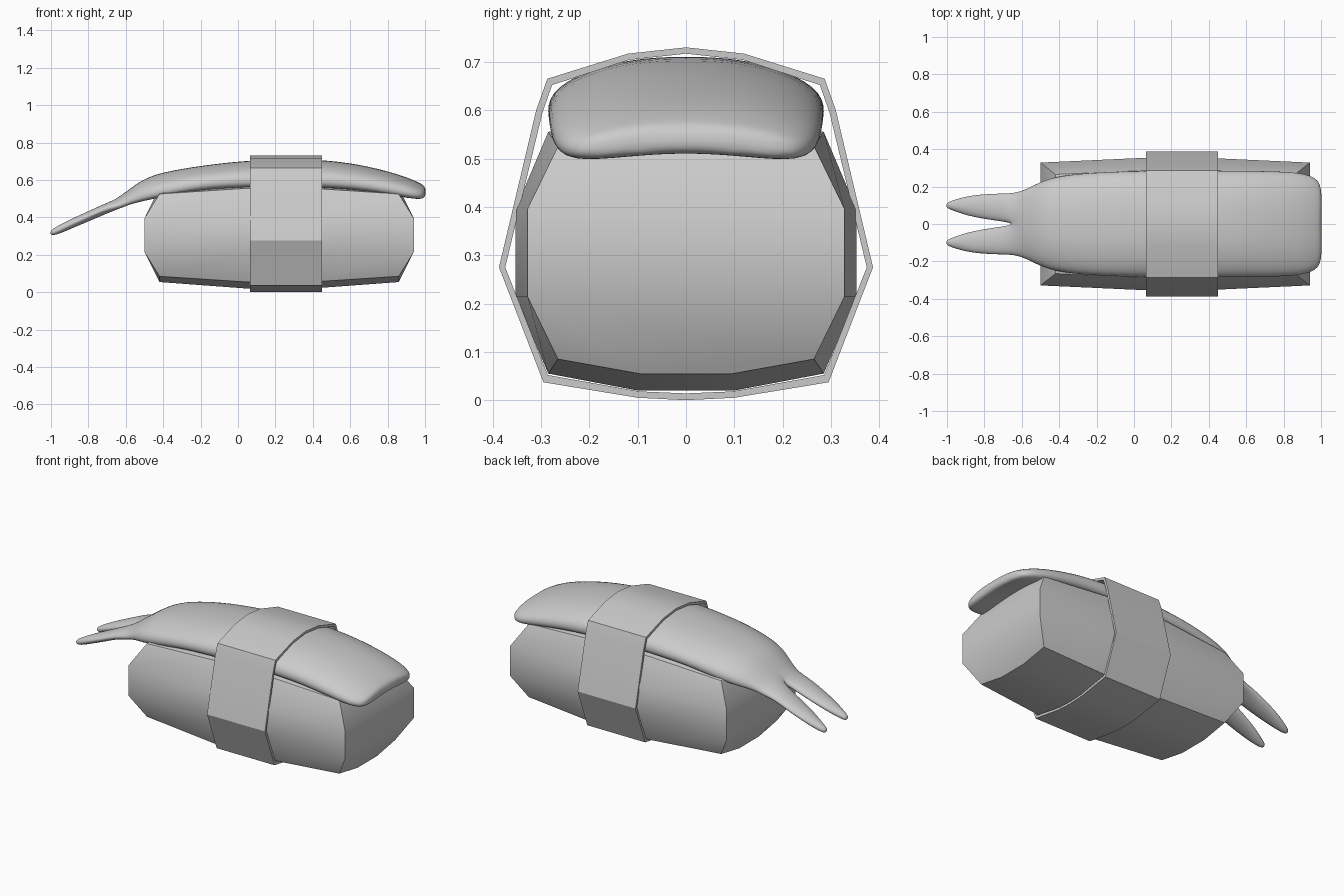
import bpy, bmesh, math

if "Cube" in bpy.data.objects:
    bpy.data.objects.remove(bpy.data.objects["Cube"])


def make_object(name, verts, faces):
    bm = bmesh.new()
    vs = [bm.verts.new(v) for v in verts]
    for f in faces:
        bm.faces.new([vs[i] for i in f])
    bmesh.ops.recalc_face_normals(bm, faces=bm.faces)
    mesh = bpy.data.meshes.new(name)
    bm.to_mesh(mesh)
    bm.free()
    obj = bpy.data.objects.new(name, mesh)
    bpy.context.collection.objects.link(obj)
    return obj


def smooth(obj, degrees):
    bpy.ops.object.select_all(action='DESELECT')
    obj.select_set(True)
    bpy.context.view_layer.objects.active = obj
    bpy.ops.object.shade_smooth_by_angle(angle=math.radians(degrees))


def bridge(a, b, n, closed=True):
    """Quads between two rings of n points starting at indices a and b."""
    return [(a + i, a + (i + 1) % n, b + (i + 1) % n, b + i)
            for i in range(n if closed else n - 1)]


# Rice block: 12-sided rings, ends bulging outwards at mid height
CX, CZ = 0.22, 0.305
quarter = [(0.1, 0.285), (0.285, 0.25), (0.353, 0.09)]
ring = quarter + [(y, -z) for y, z in quarter[::-1]]
ring += [(-y, z) for y, z in ring[::-1]]
verts, faces = [], []
for u in (-1, -0.25, 0.25, 1):
    end = abs(u) == 1
    for y, z in ring:
        mid_row = abs(z) < 0.1
        x = u * (0.64 if end and not mid_row else 0.72)
        ky = 0.93 if end else 1
        kz = 0.88 if end and not mid_row else 1
        verts.append((CX + x, y * ky, CZ + z * kz))
for s in range(3):
    faces += bridge(s * 12, s * 12 + 12, 12)
for o in (0, 36):
    faces += [[o + i for i in f] for f in
              ((9, 10, 11, 0, 1, 2), (2, 3, 8, 9), (3, 4, 5, 6, 7, 8))]
smooth(make_object("rice_block", verts, faces), 30)

# Seaweed band: hollow strap wrapped around rice and topping
outer = [(0, 0.73), (0.12, 0.717), (0.287, 0.665), (0.31, 0.6),
         (0.387, 0.275), (0.295, 0.037), (0.1, 0.005), (0, 0.0)]
inner = [(0, 0.717), (0.118, 0.704), (0.277, 0.652), (0.297, 0.595),
         (0.374, 0.275), (0.286, 0.052), (0.095, 0.018), (0, 0.014)]
verts, faces = [], []
for x, half in ((0.065, outer), (0.45, outer), (0.45, inner), (0.065, inner)):
    loop = half + [(-y, z) for y, z in half[-2:0:-1]]
    verts += [(x, y, z) for y, z in loop]
n = len(verts) // 4
for k in range(4):
    faces += bridge(k * n, (k + 1) % 4 * n, n)
smooth(make_object("seaweed_band", verts, faces), 30)

# Shrimp topping: half body lofted along x, running into one tail fin, mirrored
half = [(0, 1), (0.38, 0.97), (0.72, 0.8), (0.98, 0.52),
        (1.0, 0.14), (0.88, -0.04), (0.4, 0.1), (0, 0.16)]
N = len(half)
body = [  # x, half width, bottom, top
    (1.005, 0.2, 0.508, 0.565), (0.975, 0.25, 0.494, 0.583),
    (0.9, 0.278, 0.503, 0.618), (0.75, 0.286, 0.53, 0.662),
    (0.55, 0.289, 0.555, 0.702), (0.3, 0.29, 0.56, 0.716),
    (0.05, 0.288, 0.56, 0.706), (-0.2, 0.281, 0.548, 0.678),
    (-0.4, 0.262, 0.507, 0.643), (-0.5, 0.23, 0.488, 0.61),
    (-0.58, 0.185, 0.468, 0.552), (-0.64, 0.168, 0.443, 0.508)]
tail = [  # x, inner y, outer y, bottom, top
    (-0.7, 0.01, 0.166, 0.42, 0.48), (-0.8, 0.024, 0.163, 0.377, 0.434),
    (-0.9, 0.045, 0.15, 0.335, 0.389), (-0.97, 0.072, 0.127, 0.305, 0.352),
    (-1.005, 0.085, 0.113, 0.303, 0.33)]
verts, faces = [], []
for x, w, lo, hi in body:
    verts += [(x, y * w, lo + t * (hi - lo)) for y, t in half]
for x, y0, y1, lo, hi in tail:
    for i in range(N):
        a = math.radians(157.5 - 45 * i)
        verts.append((x, (y0 + y1) / 2 + (y1 - y0) / 2 * math.cos(a) * 1.06,
                      (lo + hi) / 2 + (hi - lo) / 2 * math.sin(a) * 1.06))
count = len(body) + len(tail)
for s in range(count - 1):
    faces += bridge(s * N, s * N + N, N, closed=s >= len(body) - 1)
faces += [range(N), range((count - 1) * N, count * N)]
shrimp = make_object("shrimp_topping", verts, faces)
for p in shrimp.data.polygons:
    p.use_smooth = True
mirror = shrimp.modifiers.new("Mirror", 'MIRROR')
mirror.use_axis = (False, True, False)
sub = shrimp.modifiers.new("Subdivision", 'SUBSURF')
sub.levels = sub.render_levels = 2
